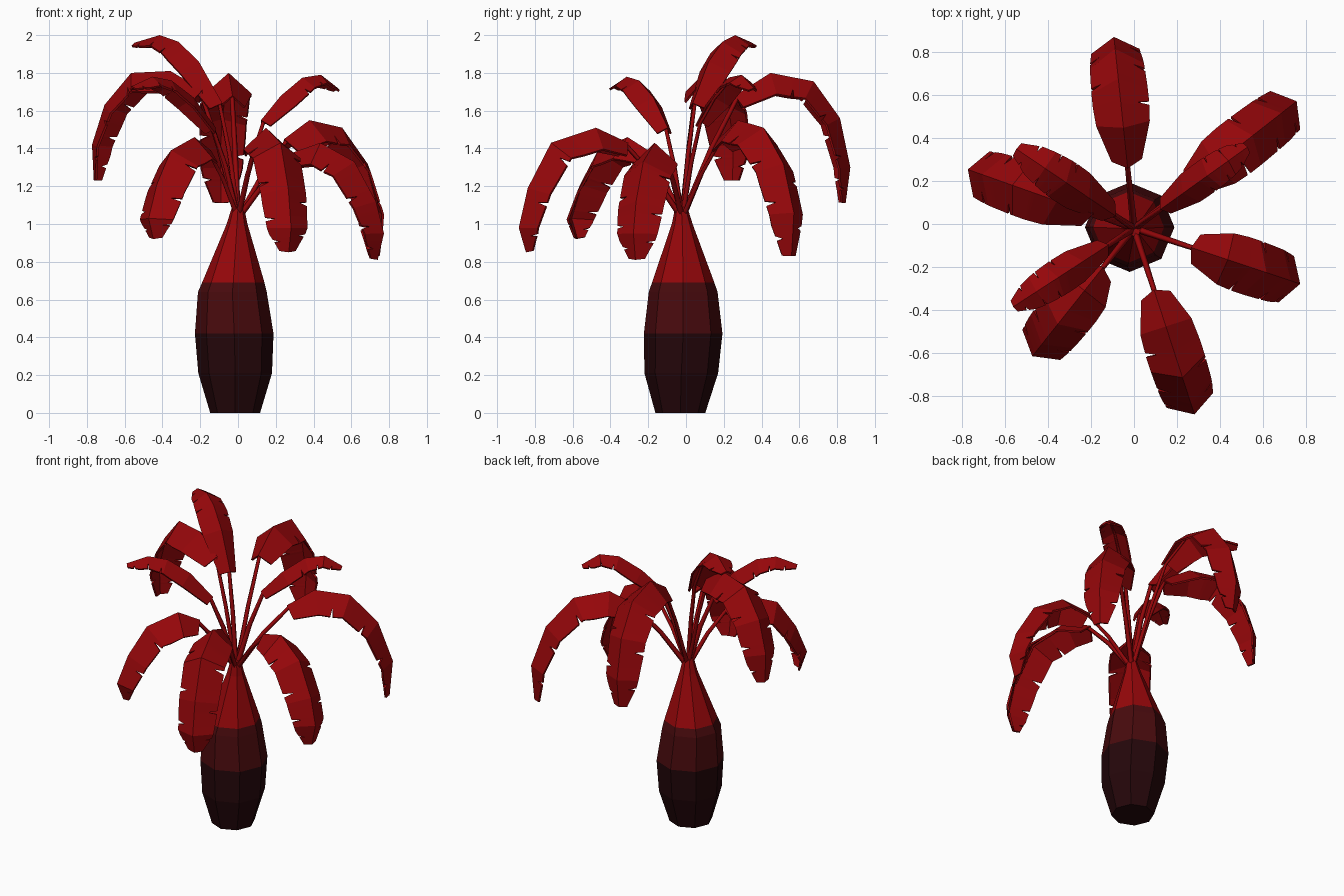
import bpy, bmesh, math
from mathutils import Vector

if "Cube" in bpy.data.objects:
    bpy.data.objects.remove(bpy.data.objects["Cube"])


def material(name, rgb):
    m = bpy.data.materials.new(name)
    m.use_nodes = True
    m.diffuse_color = (*rgb, 1)
    m.node_tree.nodes["Principled BSDF"].inputs["Base Color"].default_value = (*rgb, 1)
    return m


RED = material("crimson red", (0.3, 0.002, 0.003))
MAROON = material("dark maroon", (0.065, 0.003, 0.004))
BARK = material("blackish bark", (0.018, 0.002, 0.003))


def add_object(name, bm, mats):
    mesh = bpy.data.meshes.new(name)
    bm.to_mesh(mesh)
    bm.free()
    for m in mats:
        mesh.materials.append(m)
    ob = bpy.data.objects.new(name, mesh)
    bpy.context.collection.objects.link(ob)
    return ob


# Bottle shaped trunk: (x, y, z, radius) of eight-sided rings
RINGS = [(-.015, -.03, 0, .132), (-.015, -.025, .21, .195), (-.02, -.015, .42, .208),
         (-.03, -.015, .64, .182), (-.025, -.015, .69, .165),
         (-.005, -.02, 1.0, .055), (.0, -.025, 1.09, .032)]
SIDES = 8
bm = bmesh.new()
loops = []
for x, y, z, r in RINGS:
    loops.append([bm.verts.new((x + r * math.cos(math.tau * i / SIDES),
                                y + r * math.sin(math.tau * i / SIDES), z))
                  for i in range(SIDES)])
for a, b in zip(loops, loops[1:]):
    for i in range(SIDES):
        j = (i + 1) % SIDES
        bm.faces.new((a[i], a[j], b[j], b[i]))
bm.faces.new(loops[0][::-1])
bm.faces.new(loops[-1])
for f in bm.faces:
    z = f.calc_center_median().z
    f.material_index = 0 if z > .69 else 1 if z > .42 else 2
add_object("trunk", bm, [RED, MAROON, BARK])

CROWN = Vector((0, -.02, 1.03))


def sample(values, t):
    """Straight-line interpolation along a list, t from 0 to 1."""
    s = min(t, .9999) * (len(values) - 1)
    i = int(s)
    return values[i] * (1 - (s - i)) + values[i + 1] * (s - i)


def leaf(name, angle, ridge, half_width, fold, tears):
    a = math.radians(angle)
    out = Vector((math.cos(a), math.sin(a), 0))
    side = Vector((-math.sin(a), math.cos(a), 0))
    path = [Vector((CROWN.x, CROWN.y, 0)) + out * r + Vector((0, 0, z)) for r, z in ridge]
    widths = [.55, .95, 1.02, 1, .95, .85, .35]
    # Smooth the fold direction at each ridge point
    normals = []
    for i in range(len(path)):
        d = path[min(i + 1, len(path) - 1)] - path[max(i - 1, 0)]
        normals.append(d.cross(side).normalized())
    # Stations along the blade, with a thin wedge at each tear
    n = len(path) - 1
    stations = {i / n: (1, 1) for i in range(n + 1)}
    for k, t in enumerate(tears):
        for d in (-.011, .011):
            stations[t + d] = (1, 1)
        stations[t] = (.6, 1) if k % 2 else (1, .6)
    bm = bmesh.new()
    rows = []
    for t in sorted(stations):
        p, nrm = sample(path, t), sample(normals, t)
        w = half_width * sample(widths, t)
        drop = fold * (1 - .5 * t)
        row = [p + (side * w - nrm * w * drop) * stations[t][0], p,
               p + (-side * w - nrm * w * drop) * stations[t][1]]
        rows.append([bm.verts.new(v) for v in row])
    for p, q in zip(rows, rows[1:]):
        for i in (0, 1):
            bm.faces.new((p[i], p[i + 1], q[i + 1], q[i]))
    ob = add_object(name + "_leaf", bm, [RED])
    mod = ob.modifiers.new("thickness", "SOLIDIFY")
    mod.thickness = .012
    mod.offset = -1

    # Stalk running into the leaf as its midrib
    curve = bpy.data.curves.new(name + "_stalk", "CURVE")
    curve.dimensions = "3D"
    curve.bevel_depth = .012
    curve.bevel_resolution = 0
    curve.use_fill_caps = True
    mid = CROWN.lerp(path[0], .55) + Vector((0, 0, .01))
    pts = [CROWN, mid] + [p - v * .02 for p, v in zip(path[:4], normals)]
    spline = curve.splines.new("POLY")
    spline.points.add(len(pts) - 1)
    for i, p in enumerate(pts):
        spline.points[i].co = (*p, 1)
        spline.points[i].radius = 1.4 - .2 * i
    curve.materials.append(RED)
    bpy.context.collection.objects.link(bpy.data.objects.new(name + "_stalk", curve))


# Large drooping leaves: name, heading, ridge as (reach, height)
TEARS = (.31, .43, .55, .66, .75, .87, .92)
LARGE = [
    ("back", 96, [(.28, 1.68), (.47, 1.8), (.7, 1.755), (.84, 1.56), (.895, 1.3), (.87, 1.11)]),
    ("back_left", 38, [(.31, 1.45), (.48, 1.55), (.7, 1.51), (.87, 1.32), (.96, 1.06), (.94, .83)]),
    ("left", -18.5, [(.28, 1.37), (.46, 1.43), (.65, 1.33), (.77, 1.12), (.815, .95), (.78, .81)]),
    ("front", -72, [(.3, 1.43), (.48, 1.51), (.73, 1.43), (.86, 1.19), (.91, .98), (.87, .85)]),
    ("front_right", -128.5, [(.23, 1.39), (.37, 1.46), (.57, 1.39), (.69, 1.21), (.76, 1.03), (.72, .92)]),
    ("right", 160.5, [(.2, 1.71), (.38, 1.81), (.6, 1.8), (.75, 1.63), (.82, 1.42), (.81, 1.23)]),
]
for name, angle, ridge in LARGE:
    leaf(name, angle, ridge, .13, 1.0, TEARS)

# Small young leaves rising above the crown
SMALL = [
    ("young_left", 35.6, [(.15, 1.55), (.28, 1.68), (.42, 1.775), (.54, 1.79), (.65, 1.72)], .08),
    ("young_front", -147, [(.14, 1.51), (.28, 1.67), (.42, 1.76), (.54, 1.78), (.67, 1.73)], .085),
    ("young_right", 146, [(.1, 1.64), (.25, 1.86), (.38, 1.965), (.5, 2.0), (.66, 1.96)], .1),
]
for name, angle, ridge, width in SMALL:
    leaf(name, angle, ridge, width, .95, TEARS[1:])
